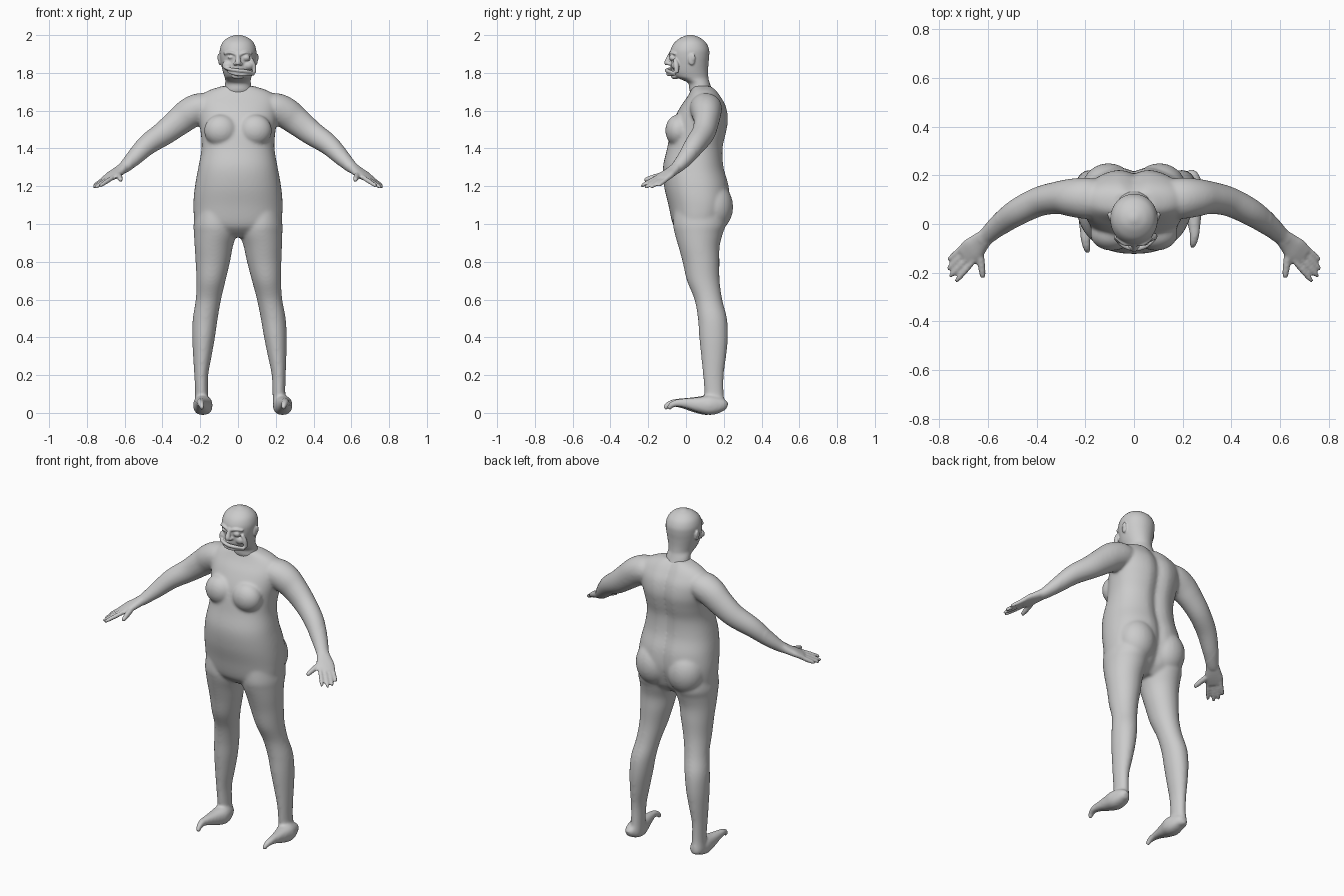
import bpy, bmesh, math
from mathutils import Vector, Matrix


def spline(rows, steps=5):
    """Catmull-Rom through rows of numbers."""
    out = []
    for i in range(len(rows) - 1):
        p = [rows[max(0, min(len(rows) - 1, i + k))] for k in (-1, 0, 1, 2)]
        for s in range(steps):
            t = s / steps
            out.append([0.5 * (2 * b + (c - a) * t + (2 * a - 5 * b + 4 * c - d) * t * t
                               + (3 * b - a - 3 * c + d) * t ** 3) for a, b, c, d in zip(*p)])
    return out + [list(rows[-1])]


def skin(bm, loops):
    loops = [[bm.verts.new(p) for p in loop] for loop in loops]
    n = len(loops[0])
    for a, b in zip(loops, loops[1:]):
        for i in range(n):
            bm.faces.new((a[i], a[(i + 1) % n], b[(i + 1) % n], b[i]))
    bm.faces.new(loops[0][::-1])
    bm.faces.new(loops[-1])


def rounded(n, e):
    for i in range(n):
        a = 2 * math.pi * i / n
        c, s = math.cos(a), math.sin(a)
        yield math.copysign(abs(c) ** e, c), math.copysign(abs(s) ** e, s)


def stack(bm, rows, e=1.0, groove=0.0, side=1, n=48):
    """Horizontal slices: z, centre x, half width, front y, back y."""
    loops = []
    for z, cx, rx, yf, yb in spline(rows):
        loop = []
        for c, s in rounded(n, e):
            x, y = cx + rx * c, (yf + yb) / 2 + (yb - yf) / 2 * s
            if s > 0:
                y -= groove * math.exp(-(x / 0.035) ** 2)
            loop.append((side * x, y, z))
        loops.append(loop)
    skin(bm, loops)


def tube(bm, rows, side=1, e=1.0, up=(0, 0, 1), n=20):
    """Path slices: x, y, z, half width, half height."""
    rows = spline(rows)
    loops = []
    for i, r in enumerate(rows):
        t = Vector(rows[min(i + 1, len(rows) - 1)][:3]) - Vector(rows[max(i - 1, 0)][:3])
        u = t.cross(Vector(up)).normalized()
        v = u.cross(t).normalized()
        pts = [Vector(r[:3]) + u * r[3] * c + v * r[4] * s for c, s in rounded(n, e)]
        loops.append([(side * p.x, p.y, p.z) for p in pts])
    skin(bm, loops)


def ball(bm, c, r):
    m = Matrix.Translation(c) @ Matrix.Diagonal((*r, 1))
    bmesh.ops.create_uvsphere(bm, u_segments=24, v_segments=16, radius=1, matrix=m)


def finish(bm, name, voxel, smooth, limit=9):
    bmesh.ops.recalc_face_normals(bm, faces=bm.faces)
    me = bpy.data.meshes.new(name)
    bm.to_mesh(me)
    bm.free()
    ob = bpy.data.objects.new(name, me)
    bpy.context.collection.objects.link(ob)
    bpy.context.view_layer.objects.active = ob
    ob.select_set(True)
    m = ob.modifiers.new("fuse", 'REMESH')
    m.mode = 'VOXEL'
    m.voxel_size = voxel
    m.use_smooth_shade = True
    bpy.ops.object.modifier_apply(modifier=m.name)
    g = ob.vertex_groups.new(name="soft")
    g.add([v.index for v in ob.data.vertices if abs(v.co.x) < limit], 1, 'REPLACE')
    for grp, its in (("soft", smooth), ("", 2)):
        m = ob.modifiers.new("relax", 'SMOOTH')
        m.factor, m.iterations, m.vertex_group = 0.5, its, grp
        bpy.ops.object.modifier_apply(modifier=m.name)
    bpy.ops.object.shade_smooth()
    ob.select_set(False)


# Torso
bm = bmesh.new()
stack(bm, [(0.93, 0, .10, .00, .15), (0.96, 0, .17, -.04, .18), (1.0, 0, .225, -.07, .205),
           (1.1, 0, .236, -.093, .235), (1.2, 0, .228, -.116, .232), (1.3, 0, .21, -.122, .205),
           (1.4, 0, .193, -.10, .20), (1.48, 0, .197, -.085, .217), (1.55, 0, .208, -.065, .228),
           (1.62, 0, .215, -.03, .217), (1.67, 0, .205, .005, .19), (1.705, 0, .16, .025, .165),
           (1.73, 0, .085, .035, .14)], e=0.88, groove=.022)

for side in (1, -1):
    # Chest and buttocks
    ball(bm, (side * .09, -.04, 1.495), (.09, .07, .085))
    ball(bm, (side * .105, .145, 1.09), (.11, .105, .13))

    # Leg, the two standing slightly differently
    d, fy = side * .011, .01 * side
    leg = [(1.1, .12, .10, -.06, .2), (1.0, .123, .112, -.068, .21), (.95, .121, .113, -.06, .195),
           (.88, .13, .101, -.04, .178), (.8, .136, .091, -.018, .177), (.7, .147, .077, .005, .178),
           (.6, .162, .067, .045, .192), (.5, .18, .066, .063, .217), (.4, .19, .06, .07, .222),
           (.3, .198, .049, .08, .213), (.2, .205, .037, .09, .2), (.1, .205, .034, .098, .2),
           (.04, .208, .036, .1, .208), (.015, .208, .033, .11, .202)]
    stack(bm, [(z, cx + d * max(0, 1 - z) * 1.2, rx, f, b) for z, cx, rx, f, b in leg], side=side)

    # Foot
    foot = [(.208, .207, .03, .02, .02), (.208, .18, .04, .037, .037), (.208, .12, .04, .052, .052),
            (.213, .06, .043, .042, .042), (.218, .0, .05, .029, .029), (.221, -.05, .053, .021, .021),
            (.216, -.085, .043, .017, .017), (.212, -.104, .02, .012, .012)]
    tube(bm, [(x + 2 * d + (.006 if d > 0 else 0), y + fy, z, a, b) for x, y, z, a, b in foot],
         side, e=.85)

    # Arm
    tube(bm, [(.12, .1, 1.62, .075, .06), (.19, .105, 1.615, .085, .08), (.25, .108, 1.59, .08, .083),
              (.31, .108, 1.545, .068, .076), (.39, .092, 1.482, .061, .066),
              (.48, .048, 1.42, .056, .056), (.55, -.002, 1.35, .046, .043),
              (.60, -.045, 1.302, .036, .031), (.625, -.066, 1.285, .034, .026)], side)

    # Palm
    tube(bm, [(.605, -.05, 1.30, .033, .026), (.635, -.078, 1.277, .042, .023),
              (.665, -.107, 1.257, .051, .02), (.695, -.132, 1.238, .045, .014)], side, e=.85)

    # Fingers and thumb
    for (x, y, z), (tx, ty, tz) in (
            ((.662, -.155, 1.247), (.733, -.238, 1.2)), ((.682, -.14, 1.243), (.757, -.217, 1.192)),
            ((.697, -.12, 1.24), (.766, -.187, 1.193)), ((.703, -.096, 1.243), (.763, -.148, 1.202)),
            ((.632, -.12, 1.262), (.62, -.222, 1.232))):
        a, b = Vector((x, y, z)), Vector((tx, ty, tz))
        k = 1.25 if ty < -.2 and tx < .7 else 1
        tube(bm, [(*a.lerp(b, t), r * k, r * k) for t, r in
                  ((-.35, .011), (.3, .0125), (.7, .0115), (.93, .009), (1.0, .004))], side, n=12)
finish(bm, "body", .007, 16, .56)

# Head and neck
bm = bmesh.new()
stack(bm, [(1.68, 0, .085, .03, .15), (1.71, 0, .073, .018, .138), (1.745, 0, .068, .012, .126),
           (1.765, 0, .068, -.025, .12), (1.78, 0, .072, -.06, .118), (1.81, 0, .081, -.078, .117),
           (1.85, 0, .09, -.082, .119), (1.89, 0, .096, -.085, .123), (1.925, 0, .096, -.081, .122),
           (1.96, 0, .083, -.062, .106), (1.985, 0, .056, -.03, .076), (1.997, 0, .026, -.002, .048),
           (2.002, 0, .008, .014, .03)], e=.97)

# Nose
tube(bm, [(0, -.078, 1.905, .011, .012), (0, -.09, 1.88, .012, .013), (0, -.1, 1.855, .016, .015),
          (0, -.1, 1.842, .012, .011)], up=(0, 1, 0))
for side in (1, -1):
    ball(bm, (side * .015, -.09, 1.848), (.01, .012, .009))
    # Ears
    ball(bm, (side * .096, .03, 1.872), (.009, .019, .032))
    ball(bm, (side * .103, .038, 1.882), (.006, .012, .02))
    # Brows
    tube(bm, [(.012, -.086, 1.898, .007, .007), (.042, -.079, 1.908, .009, .008),
              (.075, -.056, 1.9, .006, .006)], side)
    # Cheeks
    ball(bm, (side * .052, -.052, 1.84), (.032, .026, .026))

# Uneven eyes
ball(bm, (-.038, -.074, 1.882), (.017, .011, .008))
ball(bm, (.043, -.073, 1.88), (.02, .016, .017))

# Crooked lips and sagging cheek
tube(bm, [(-.078, -.058, 1.83, .006, .006), (-.045, -.086, 1.82, .011, .009),
          (0, -.1, 1.813, .012, .01), (.045, -.09, 1.808, .012, .01), (.086, -.06, 1.798, .008, .008)])
tube(bm, [(-.055, -.068, 1.806, .006, .006), (-.02, -.09, 1.795, .01, .008),
          (.03, -.09, 1.79, .01, .008), (.085, -.058, 1.792, .007, .007)])
tube(bm, [(.07, -.06, 1.875, .008, .01), (.083, -.052, 1.84, .012, .014),
          (.087, -.05, 1.80, .009, .012)], up=(0, 1, 0))
ball(bm, (0, -.058, 1.782), (.032, .022, .016))
finish(bm, "head", .0042, 4)
